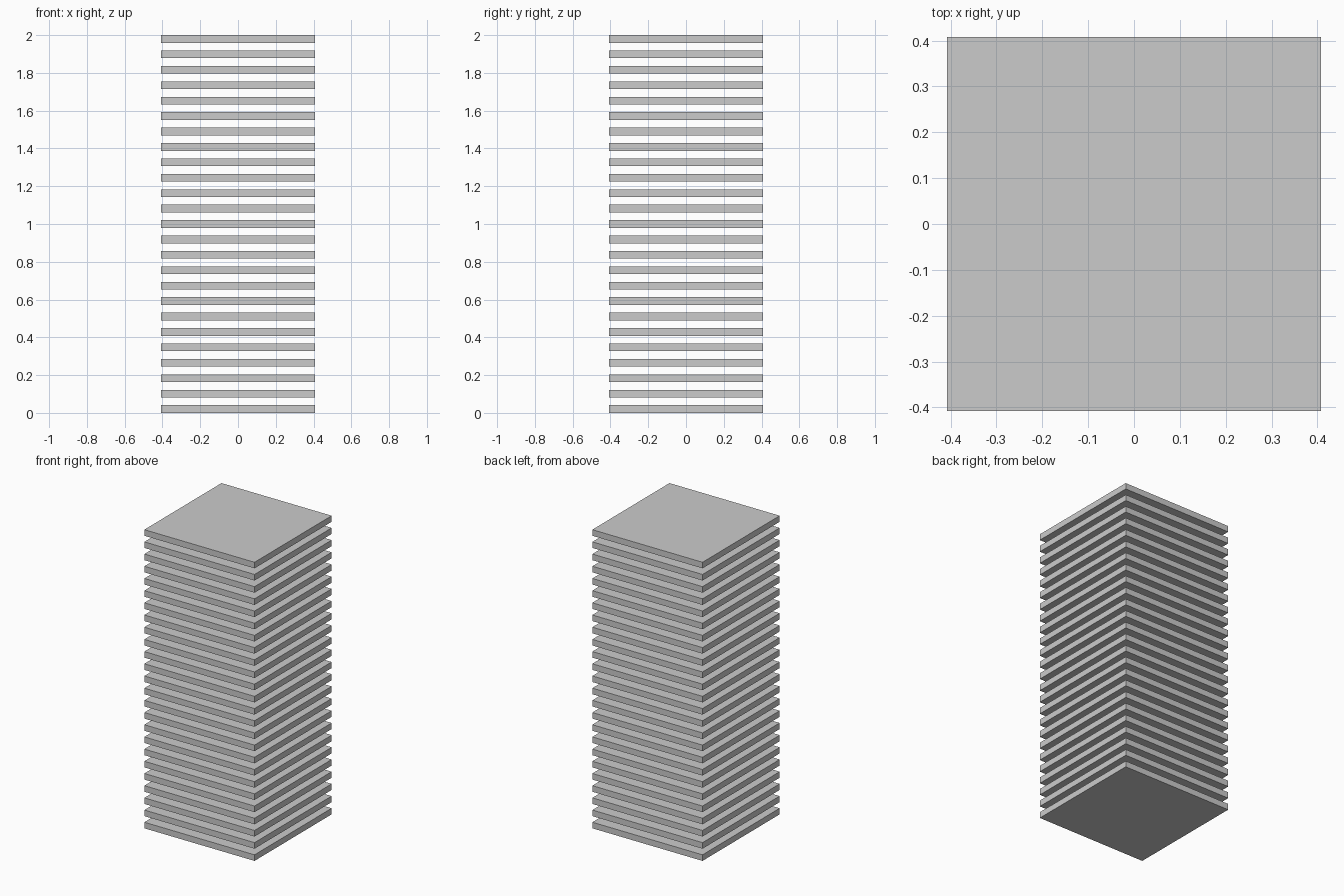
import bpy

if "Cube" in bpy.data.objects:
    bpy.data.objects.remove(bpy.data.objects["Cube"])

COUNT = 25
T = 2.0 / (2 * COUNT - 1)   # slab thickness, equal to the gap between slabs
WIDTH = 20 * T              # square side, about 0.82

# Stack of separate square slabs
for i in range(COUNT):
    bpy.ops.mesh.primitive_cube_add(size=1, location=(0, 0, T / 2 + 2 * T * i))
    slab = bpy.context.object
    slab.name = f"slab_{i + 1:02d}"
    slab.scale = (WIDTH, WIDTH, T)
    bpy.ops.object.transform_apply(location=False, rotation=False, scale=True)
